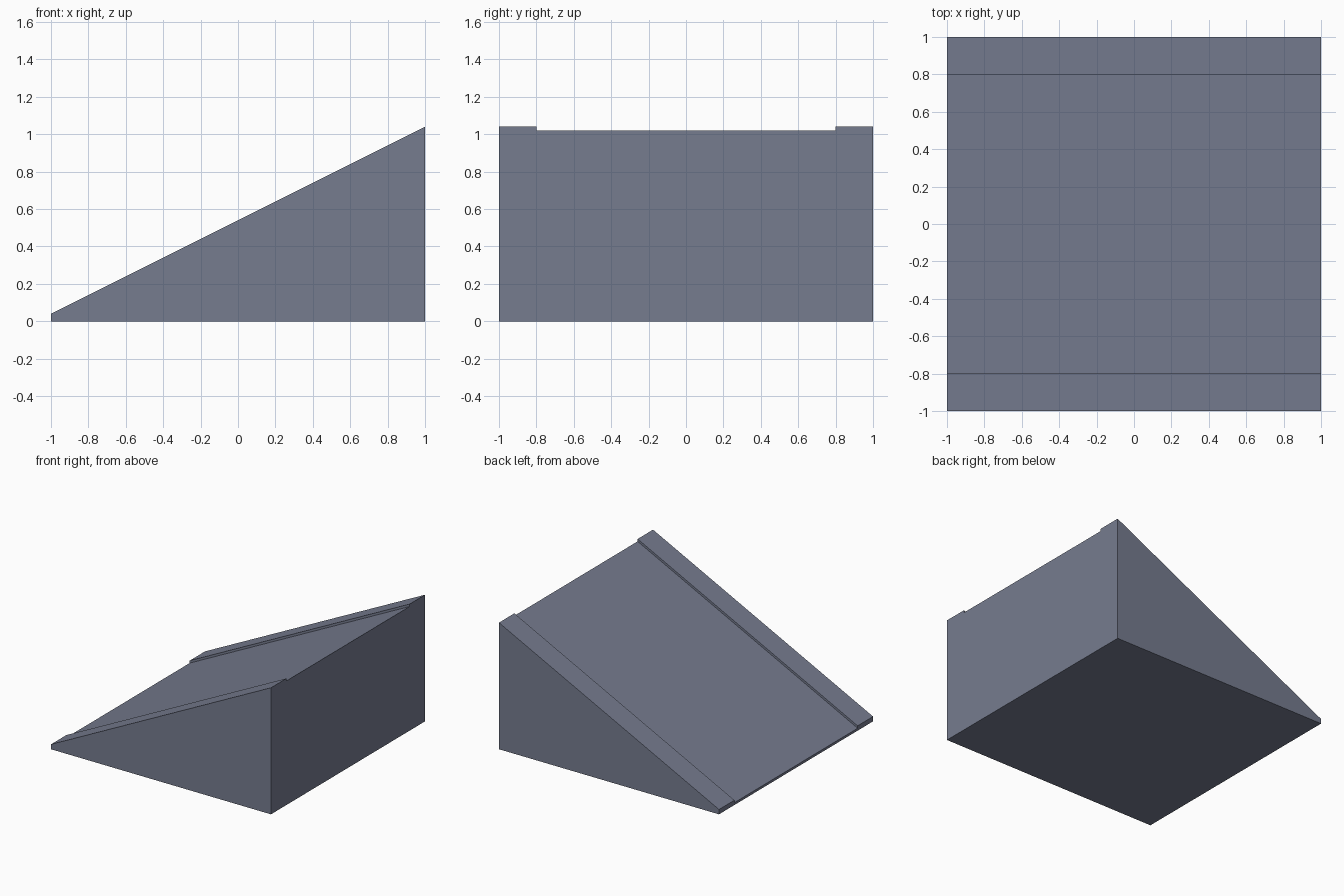
import bpy
import bmesh

if "Cube" in bpy.data.objects:
    bpy.data.objects.remove(bpy.data.objects["Cube"])

# Dimensions
HALF = 1.0       # half length and half width
CURB_Y = 0.8     # inner edge of the side curbs
DECK_Z = 0.02    # deck height at the low end
CURB_Z = 0.04    # curb height at the low end
RISE = 1.0       # climb from low end to high end

# Single slate colour
slate = bpy.data.materials.new("slate_blue_grey")
slate.diffuse_color = (0.18, 0.20, 0.275, 1.0)
slate.use_nodes = True
slate.node_tree.nodes["Principled BSDF"].inputs["Base Color"].default_value = slate.diffuse_color

# Cross-section of the ramp (y, z): flat base, deck and two raised curbs
half_profile = [(HALF, 0), (HALF, CURB_Z), (CURB_Y, CURB_Z), (CURB_Y, DECK_Z)]
profile = half_profile + [(-y, z) for y, z in reversed(half_profile)]

# Extrude the section along x, lifting the upper points by the rise
bm = bmesh.new()
low = [bm.verts.new((-HALF, y, z)) for y, z in profile]
high = [bm.verts.new((HALF, y, z + RISE if z > 0 else 0)) for y, z in profile]
bm.faces.new(low)
bm.faces.new(high[::-1])
for i in range(len(profile)):
    j = (i + 1) % len(profile)
    bm.faces.new((low[i], high[i], high[j], low[j]))
bmesh.ops.recalc_face_normals(bm, faces=bm.faces)

# Ramp object
mesh = bpy.data.meshes.new("ramp")
bm.to_mesh(mesh)
bm.free()
mesh.materials.append(slate)
bpy.context.collection.objects.link(bpy.data.objects.new("ramp", mesh))
